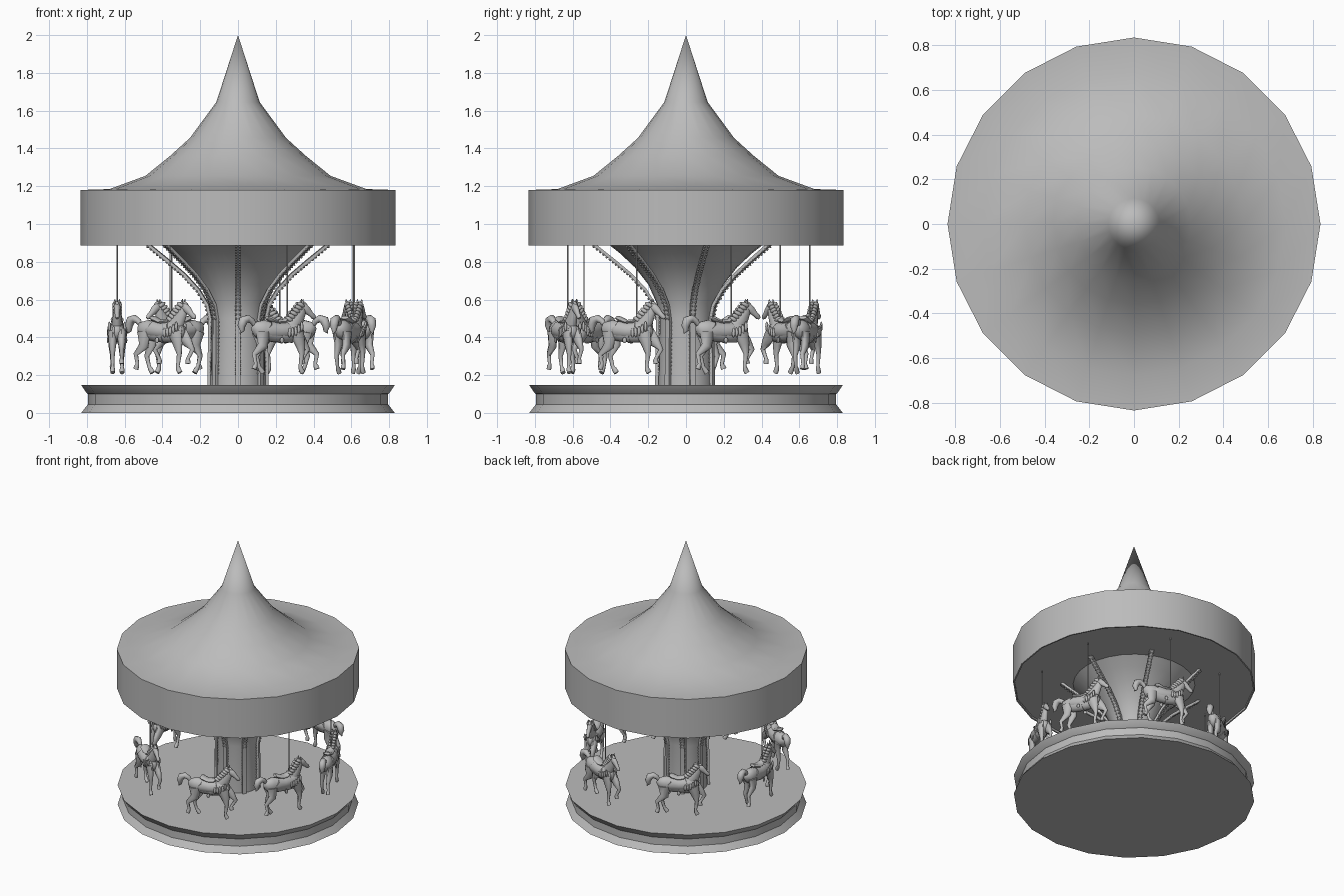
import bpy, bmesh
from math import sin, cos, pi, radians, atan2
from mathutils import Vector, Matrix

if "Cube" in bpy.data.objects:
    bpy.data.objects.remove(bpy.data.objects["Cube"])

grey = bpy.data.materials.new("plain_grey")
grey.use_nodes = True
grey.diffuse_color = (0.5, 0.5, 0.5, 1)
grey.node_tree.nodes["Principled BSDF"].inputs["Base Color"].default_value = (0.5, 0.5, 0.5, 1)


def add_object(name, mesh, matrix=None):
    obj = bpy.data.objects.new(name, mesh)
    bpy.context.collection.objects.link(obj)
    if matrix:
        obj.matrix_world = matrix
    return obj


def make_mesh(name, bm, angle=35):
    """Finish a bmesh as a smooth mesh that keeps its sharp edges."""
    bmesh.ops.remove_doubles(bm, verts=bm.verts, dist=0.0001)
    bmesh.ops.recalc_face_normals(bm, faces=bm.faces)
    mesh = bpy.data.meshes.new(name)
    bm.to_mesh(mesh)
    bm.free()
    mesh.materials.append(grey)
    mesh.shade_smooth()
    mesh.set_sharp_from_angle(angle=radians(angle))
    return mesh


def bridge(bm, rings):
    n = len(rings[0])
    for a, b in zip(rings, rings[1:]):
        for i in range(n):
            j = (i + 1) % n
            bm.faces.new((a[i], a[j], b[j], b[i]))


def lathe(name, profile, segments=20):
    """Turn (radius, height) points about the z axis."""
    bm = bmesh.new()
    rings = [[bm.verts.new((max(r, 1e-6) * cos(2 * pi * i / segments),
                            max(r, 1e-6) * sin(2 * pi * i / segments), z))
              for i in range(segments)] for r, z in profile]
    bridge(bm, rings)
    return add_object(name, make_mesh(name, bm))


def tube(bm, sections, y=0, sides=10, turn=0):
    """Loft ellipses (x, z, half width, half depth) along a path in the xz plane."""
    pts = [Vector((s[0], y, s[1])) for s in sections]
    rings = []
    for i, (p, s) in enumerate(zip(pts, sections)):
        tangent = (pts[min(i + 1, len(pts) - 1)] - pts[max(i - 1, 0)]).normalized()
        across = Vector((0, 1, 0))
        normal = tangent.cross(across)
        rings.append([bm.verts.new(p + across * s[2] * cos(a) + normal * s[3] * sin(a))
                      for a in (2 * pi * k / sides + turn for k in range(sides))])
    bridge(bm, rings)
    bm.faces.new(rings[0])
    bm.faces.new(rings[-1])


def blob(bm, centre, size, tilt=0, detail=1):
    m = Matrix.Translation(centre) @ Matrix.Rotation(tilt, 4, 'Y') @ Matrix.Diagonal((*size, 1))
    bmesh.ops.create_icosphere(bm, subdivisions=detail, radius=1, matrix=m)


# Platform, canopy and flared centre column
lathe("platform", [(0, 0), (.83, 0), (.795, .045), (.795, .1), (.8, .103), (.83, .147), (0, .147)])
lathe("canopy", [(0, 2), (.115, 1.645), (.255, 1.455), (.36, 1.36), (.49, 1.255), (.68, 1.185),
                 (.835, 1.18), (.835, .885), (.825, .885), (.825, .9), (0, .9)])
lathe("centre_column", [(.145, .147), (.14, .5), (.155, .58), (.2, .68), (.27, .77),
                        (.35, .845), (.42, .9)], 28)

# Curved ribs with a row of lamps down each edge
rib_path = [(.155, .147), (.15, .5), (.165, .57), (.215, .65), (.29, .73), (.38, .805), (.5, .9)]
bm = bmesh.new()
tube(bm, [(x, z, .02, .012) for x, z in rib_path], sides=4, turn=pi / 4)
for (x0, z0), (x1, z1) in zip(rib_path, rib_path[1:]):
    a, b = Vector((x0, 0, z0)), Vector((x1, 0, z1))
    count = max(2, round((b - a).length / .021))
    out = (b - a).normalized().cross(Vector((0, 1, 0))) * -.01
    if out.z > 0:
        out = -out
    for k in range(count):
        for side in (-1, 1):
            p = a.lerp(b, k / count) + out + Vector((0, .011 * side, 0))
            if p.z > .2:
                blob(bm, p, (.007, .007, .007))
rib_mesh = make_mesh("rib", bm)
for k in range(7):
    add_object(f"rib_{k + 1}", rib_mesh, Matrix.Rotation(-pi / 2 + k * 2 * pi / 7, 4, 'Z'))

# Horse body, neck and head, heading along +x with the pole at x = 0
bm = bmesh.new()
tube(bm, [(-.197, .43, .01, .02), (-.182, .437, .034, .043), (-.14, .44, .045, .053),
          (-.08, .425, .042, .05), (-.02, .422, .042, .052), (.03, .43, .042, .058),
          (.065, .44, .034, .045), (.085, .447, .012, .02)], sides=14)
tube(bm, [(.025, .45, .032, .05), (.055, .495, .025, .04), (.077, .535, .02, .031),
          (.09, .57, .014, .02)])
tube(bm, [(.074, .572, .009, .012), (.092, .562, .018, .024), (.115, .543, .016, .021),
          (.137, .522, .012, .014), (.152, .508, .012, .014), (.16, .5, .006, .007)])
for side in (-1, 1):
    tube(bm, [(.082, .575, .006, .007), (.084, .59, .006, .006), (.088, .603, .001, .001)],
         .012 * side, 6)


def leg(y, *path):
    widths = (.024, .02, .012, .009, .013, .012)
    depths = (.042, .03, .014, .01, .014, .015)
    tube(bm, [(x, z, w, d) for (x, z), w, d in zip(path, widths, depths)], y, 8)


# Legs in a gallop, one of each pair raised
leg(.026, (-.15, .43), (-.135, .36), (-.165, .3), (-.15, .245), (-.14, .23), (-.128, .212))
leg(-.026, (-.15, .43), (-.15, .355), (-.2, .31), (-.19, .26), (-.195, .247), (-.2, .232))
leg(-.024, (.045, .425), (.065, .365), (.075, .31), (.066, .25), (.07, .23), (.08, .213))
leg(.024, (.05, .425), (.095, .375), (.128, .335), (.1, .29), (.097, .278), (.1, .26))
body_mesh = make_mesh("horse_body", bm, 60)

# Wavy mane and plumed tail
bm = bmesh.new()
for k in range(6):
    t = k / 5
    for side in (-1, 1):
        blob(bm, (.008 + .066 * t, .012 * side, .495 + .078 * t), (.024, .014, .012), .5, 2)
blob(bm, (.098, 0, .58), (.016, .01, .008), .5, 2)
tube(bm, [(-.18, .455, .01, .01), (-.2, .485, .016, .016), (-.225, .5, .021, .02),
          (-.25, .49, .025, .025), (-.262, .46, .022, .021), (-.258, .435, .013, .012),
          (-.27, .42, .002, .002)])
hair_mesh = make_mesh("horse_mane_and_tail", bm, 60)

# Saddle cloth, seat, girth and hanging fringe
bm = bmesh.new()
tube(bm, [(-.12, .45, .047, .043), (-.11, .44, .05, .05), (-.05, .433, .049, .046),
          (.0, .435, .049, .048), (.012, .44, .046, .045)], sides=14)
tube(bm, [(-.115, .505, .022, .009), (-.1, .498, .034, .014), (-.06, .482, .032, .011),
          (-.02, .484, .03, .012), (0, .498, .018, .012), (.006, .507, .01, .006)])
tube(bm, [(-.045, .422, .044, .054), (-.03, .422, .044, .055)], sides=14)
for side in (-1, 1):
    for k in range(5):
        x = -.005 + .018 * k
        blob(bm, (x, side * (.046 - .1 * max(0, x - .02)), .425 + .002 * k * k),
             (.009, .008, .027), 0, 2)
    blob(bm, (-.05, .05 * side, .385), (.012, .004, .016), 0, 2)
for k in range(3):
    blob(bm, (.078, .02 * (k - 1), .435), (.009, .009, .024), 0, 2)
saddle_mesh = make_mesh("horse_saddle", bm, 50)

# Hanging pole
bm = bmesh.new()
tube(bm, [(0, .45, .004, .004), (0, .9, .004, .004)], sides=8)
pole_mesh = make_mesh("horse_pole", bm)

# Ring of seven horses, each heading round the platform
spots = [(-.64, 0), (-.36, -.54), (.26, -.625), (.61, -.26), (.615, .24), (.22, .655), (-.35, .5)]
for n, (x, y) in enumerate(spots, 1):
    place = Matrix.Translation((x, y, 0)) @ Matrix.Rotation(atan2(y, x) + pi / 2, 4, 'Z')
    for mesh in (body_mesh, hair_mesh, saddle_mesh, pole_mesh):
        add_object(f"{mesh.name}_{n}", mesh, place)
